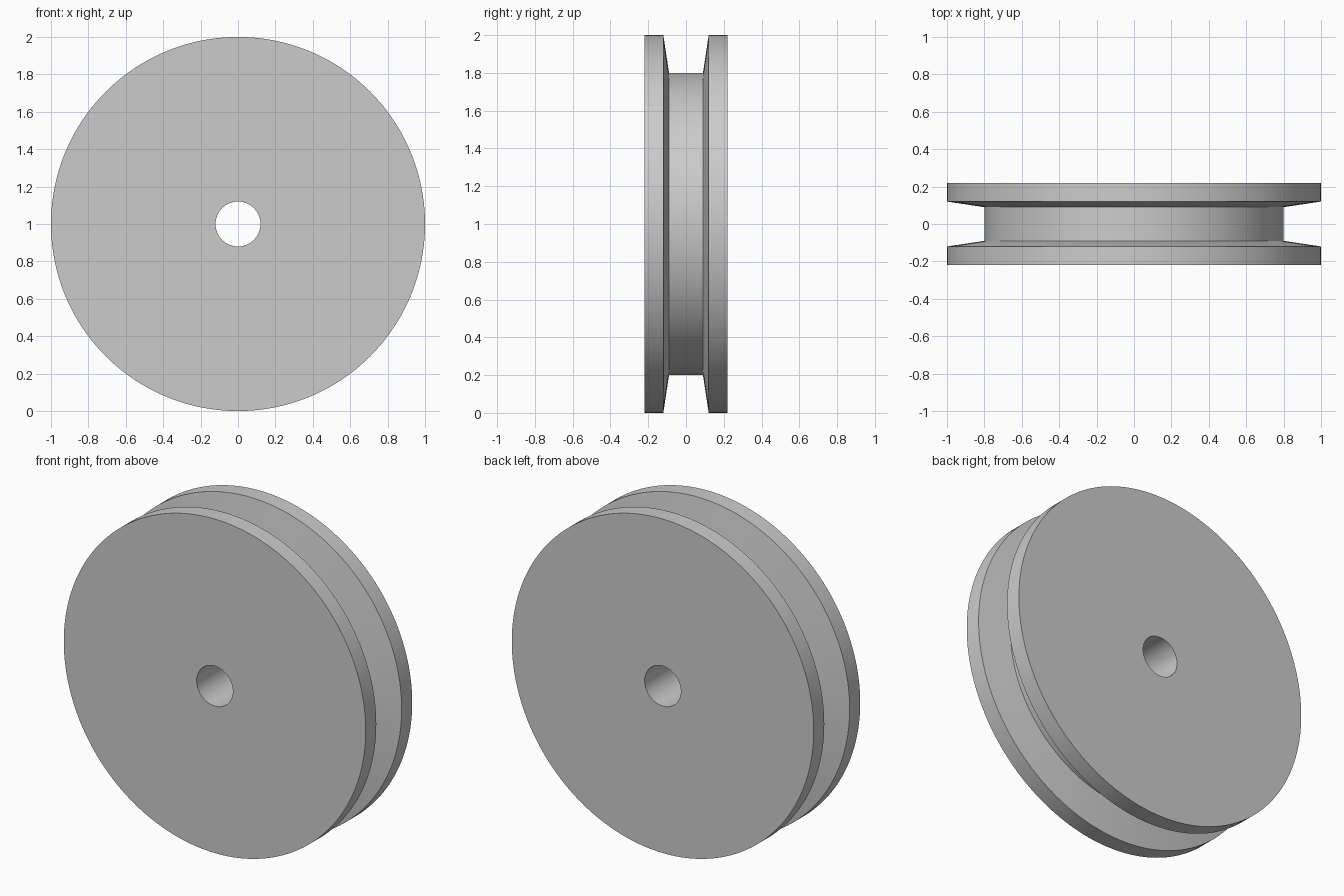
import bpy
import bmesh
from math import cos, sin, tau, radians

cube = bpy.data.objects.get("Cube")
if cube:
    bpy.data.objects.remove(cube, do_unlink=True)

SEGMENTS = 160

# Plain grey finish
grey = bpy.data.materials.new("light grey")
grey.use_nodes = True
colour = (0.6, 0.6, 0.6, 1)
grey.diffuse_color = colour
grey.node_tree.nodes["Principled BSDF"].inputs["Base Color"].default_value = colour

# Half cross-section as (radius, y): bore, side face, rim, groove flank, groove floor
half = [(0.12, 0.22), (1.0, 0.22), (1.0, 0.12), (0.8, 0.09)]
profile = half + [(r, -y) for r, y in reversed(half)]

# Grooved wheel: the closed cross-section swept around the y axis
bm = bmesh.new()
rings = []
for r, y in profile:
    rings.append([bm.verts.new((r * cos(tau * i / SEGMENTS), y, 1 + r * sin(tau * i / SEGMENTS)))
                  for i in range(SEGMENTS)])
for k, ring in enumerate(rings):
    following = rings[(k + 1) % len(rings)]
    for i in range(SEGMENTS):
        j = (i + 1) % SEGMENTS
        bm.faces.new((ring[i], ring[j], following[j], following[i]))
bmesh.ops.recalc_face_normals(bm, faces=bm.faces)

mesh = bpy.data.meshes.new("grooved_wheel")
bm.to_mesh(mesh)
bm.free()
mesh.materials.append(grey)
wheel = bpy.data.objects.new("grooved_wheel", mesh)
bpy.context.collection.objects.link(wheel)

# Round surfaces smooth, rim and groove edges sharp
bpy.ops.object.select_all(action="DESELECT")
wheel.select_set(True)
bpy.context.view_layer.objects.active = wheel
bpy.ops.object.shade_smooth_by_angle(angle=radians(30))
